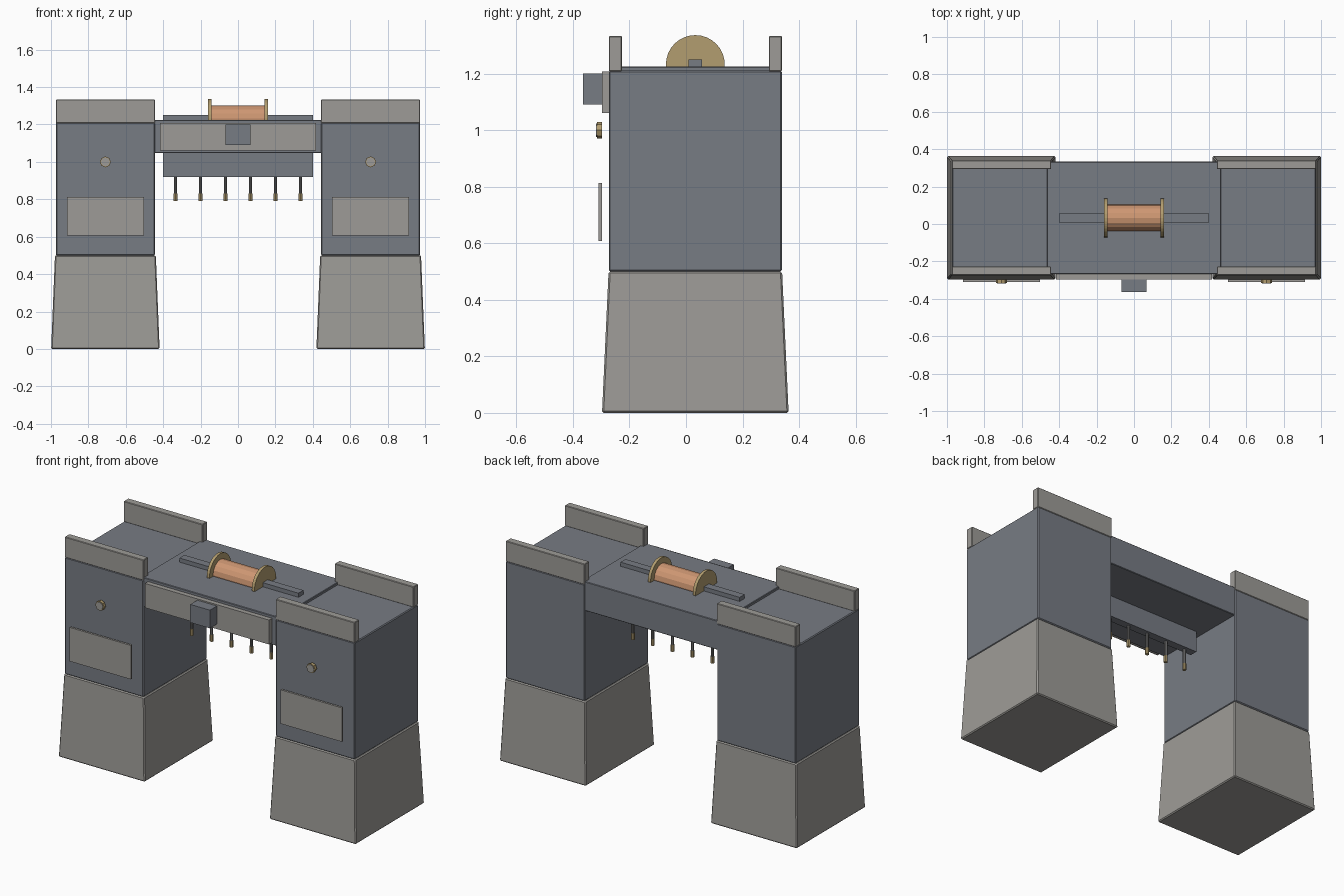
import bpy
import math

cube = bpy.data.objects.get("Cube")
if cube:
    bpy.data.objects.remove(cube, do_unlink=True)


def material(name, colour):
    mat = bpy.data.materials.new(name)
    mat.use_nodes = True
    rgba = (*colour, 1)
    mat.diffuse_color = rgba
    mat.node_tree.nodes["Principled BSDF"].inputs["Base Color"].default_value = rgba
    return mat


STONE = material("pale stone", (0.34, 0.33, 0.31))
SLATE = material("blue grey slate", (0.185, 0.20, 0.23))
BRASS = material("brass", (0.45, 0.34, 0.16))
COPPER = material("copper", (0.62, 0.31, 0.17))
STEEL = material("steel", (0.2, 0.2, 0.2))

MID_Y = 0.033
TOWER_X = 0.709


def finish(obj, name, mat, bevel=0):
    obj.name = name
    obj.data.materials.append(mat)
    if bevel:
        mod = obj.modifiers.new("edge bevel", "BEVEL")
        mod.width = bevel
        mod.segments = 1
    return obj


def box(name, mat, x, y, z, bevel=0, taper=1):
    """Box from (min, max) ranges; taper scales the top in x and y."""
    centre = [(a + b) / 2 for a, b in (x, y, z)]
    size = [b - a for a, b in (x, y, z)]
    bpy.ops.mesh.primitive_cube_add(size=1, location=centre)
    obj = bpy.context.object
    for v in obj.data.vertices:
        k = taper if v.co.z > 0 else 1
        v.co.x *= size[0] * k
        v.co.y *= size[1] * k
        v.co.z *= size[2]
    return finish(obj, name, mat, bevel)


def cylinder(name, mat, axis, centre, radius, length, sides):
    turn = {"x": (0, math.pi / 2, 0), "y": (math.pi / 2, 0, 0), "z": (0, 0, 0)}[axis]
    bpy.ops.mesh.primitive_cylinder_add(vertices=sides, radius=radius, depth=length,
                                        location=centre, rotation=turn)
    return finish(bpy.context.object, name, mat)


def around(centre, half):
    return (centre - half, centre + half)


# Two towers on tapered stone bases
for side, label in ((1, "left"), (-1, "right")):
    cx = side * TOWER_X
    base = box(label + "_base", STONE, around(cx, 0.29), around(MID_Y, 0.33),
               (0, 0.5), 0.006, 0.93)
    box(label + "_tower", SLATE, around(cx, 0.265), around(MID_Y, 0.306),
        (0.5, 1.21), 0.005)
    # Parapets along the front and back of the tower roof
    for end, place in ((-1, "front"), (1, "back")):
        box(f"{label}_{place}_parapet", STONE, around(cx, 0.265),
            around(MID_Y + end * 0.283, 0.023), (1.208, 1.333), 0.003)
    # Plaque and round gauge on the front
    box(label + "_plaque", STONE, around(cx, 0.206), (-0.31, -0.297), (0.607, 0.813))
    cylinder(label + "_gauge_rim", BRASS, "y", (cx, -0.306, 1), 0.029, 0.018, 8)
    cylinder(label + "_gauge_face", STONE, "y", (cx, -0.316, 1), 0.024, 0.004, 8)

# Bridge deck with front panel and control box
box("bridge_deck", SLATE, (-0.465, 0.465), (-0.268, 0.333), (1.048, 1.225), 0.003)
box("front_panel", STONE, (-0.417, 0.417), (-0.297, -0.265), (1.06, 1.208))
box("control_box", SLATE, around(0, 0.066), (-0.364, -0.295), (1.09, 1.2))

# Centre plate running through the deck, carrying the hanging pins
box("centre_plate", SLATE, (-0.4, 0.4), around(MID_Y, 0.024), (0.92, 1.25))
for i in range(6):
    x = -0.334 + i * 0.1336
    cylinder(f"pin_shank_{i + 1}", STEEL, "z", (x, MID_Y, 0.87), 0.009, 0.11, 8)
    cylinder(f"pin_tip_{i + 1}", BRASS, "z", (x, MID_Y, 0.81), 0.011, 0.04, 8)

# Copper coil between two brass flanges, half sunk in the deck
cylinder("coil", COPPER, "x", (0, MID_Y, 1.232), 0.07, 0.3, 16)
for side, label in ((1, "left"), (-1, "right")):
    cylinder(label + "_coil_flange", BRASS, "x", (side * 0.151, MID_Y, 1.232),
             0.104, 0.018, 32)
